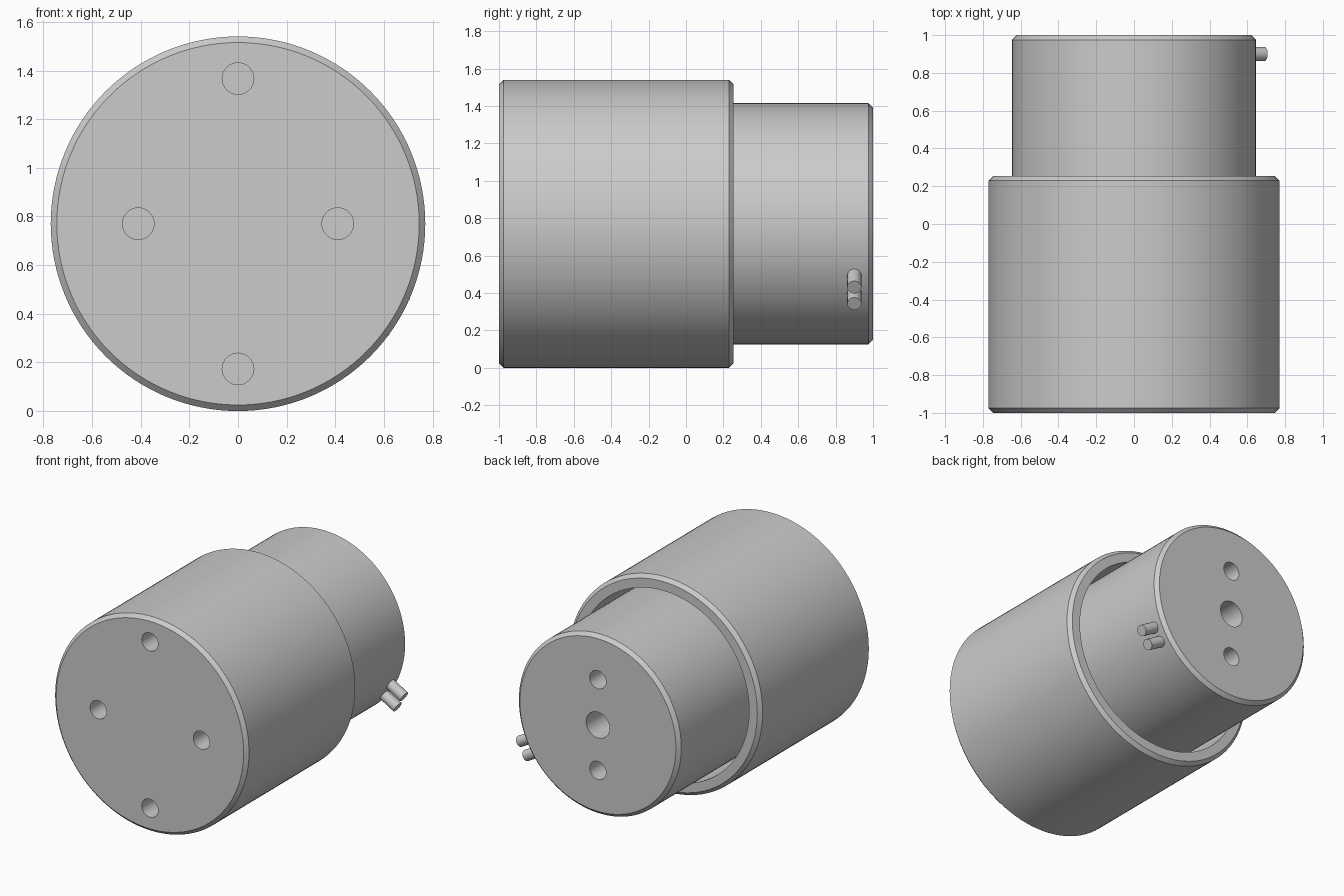
import bpy, bmesh, math
from mathutils import Vector, Matrix

if "Cube" in bpy.data.objects:
    bpy.data.objects.remove(bpy.data.objects["Cube"])

CZ = 0.77      # height of the shared axis, which runs along y
SEG = 128


def make_object(name, bm):
    bmesh.ops.recalc_face_normals(bm, faces=bm.faces)
    mesh = bpy.data.meshes.new(name)
    bm.to_mesh(mesh)
    bm.free()
    obj = bpy.data.objects.new(name, mesh)
    bpy.context.collection.objects.link(obj)
    return obj


def lathe(name, profile):
    """Revolve (radius, y) points around the axis; end points lie on the axis."""
    bm = bmesh.new()
    rings = []
    for r, y in profile:
        if r == 0:
            rings.append([bm.verts.new((0, y, CZ))])
            continue
        rings.append([bm.verts.new((r * math.cos(2 * math.pi * i / SEG), y,
                                    CZ + r * math.sin(2 * math.pi * i / SEG)))
                      for i in range(SEG)])
    for a, b in zip(rings, rings[1:]):
        if len(a) == 1 or len(b) == 1:
            bm.faces.new(b if len(a) == 1 else a)
            continue
        for i in range(SEG):
            j = (i + 1) % SEG
            bm.faces.new((a[i], a[j], b[j], b[i]))
    bmesh.ops.delete(bm, geom=[v for v in bm.verts if not v.link_faces], context='VERTS')
    return make_object(name, bm)


def rod(name, start, end, radius, sides=32):
    start, end = Vector(start), Vector(end)
    d = end - start
    mat = Matrix.Translation((start + end) / 2) @ d.to_track_quat('Z', 'Y').to_matrix().to_4x4()
    bm = bmesh.new()
    bmesh.ops.create_cone(bm, cap_ends=True, segments=sides, radius1=radius,
                          radius2=radius, depth=d.length, matrix=mat)
    return make_object(name, bm)


def drill(obj, holes, y0, y1):
    """Cut round holes given as (x, z offset, radius) between y0 and y1."""
    for x, z, r in holes:
        cutter = rod("hole_cutter", (x, y0, CZ + z), (x, y1, CZ + z), r)
        cutter.hide_render = True
        mod = obj.modifiers.new("hole", 'BOOLEAN')
        mod.operation = 'DIFFERENCE'
        mod.solver = 'EXACT'
        mod.object = cutter
        bpy.context.view_layer.objects.active = obj
        bpy.ops.object.modifier_apply(modifier=mod.name)
        bpy.data.objects.remove(cutter)


# outer housing: chamfered cup open at the back
housing = lathe("housing", [(0, -1), (0.745, -1), (0.77, -0.975), (0.77, 0.23), (0.745, 0.255),
                            (0.68, 0.255), (0.68, -0.25), (0, -0.25)])
drill(housing, [(0.41, 0, 0.065), (-0.41, 0, 0.065), (0, 0.597, 0.065), (0, -0.597, 0.065)],
      -1.2, -0.7)

# inner plunger standing in the cup
plunger = lathe("plunger", [(0, -0.25), (0.645, -0.25), (0.645, 0.975), (0.62, 1), (0, 1)])
drill(plunger, [(0, 0, 0.093), (0, 0.326, 0.065), (0, -0.326, 0.065)], 0.6, 1.2)

# pair of terminal pins, pointing out and 30 degrees down
c, s = math.cos(math.radians(30)), math.sin(math.radians(30))
parts = [housing, plunger]
for name, off in (("upper_pin", 0.051), ("lower_pin", -0.051)):
    ends = [(d * c + off * s, 0.9, CZ - d * s + off * c) for d in (0.55, 0.766)]
    parts.append(rod(name, ends[0], ends[1], 0.038))

# smooth curved walls, crisp edges
bpy.ops.object.select_all(action='DESELECT')
for obj in parts:
    obj.select_set(True)
bpy.context.view_layer.objects.active = housing
bpy.ops.object.shade_smooth_by_angle(angle=math.radians(30))
